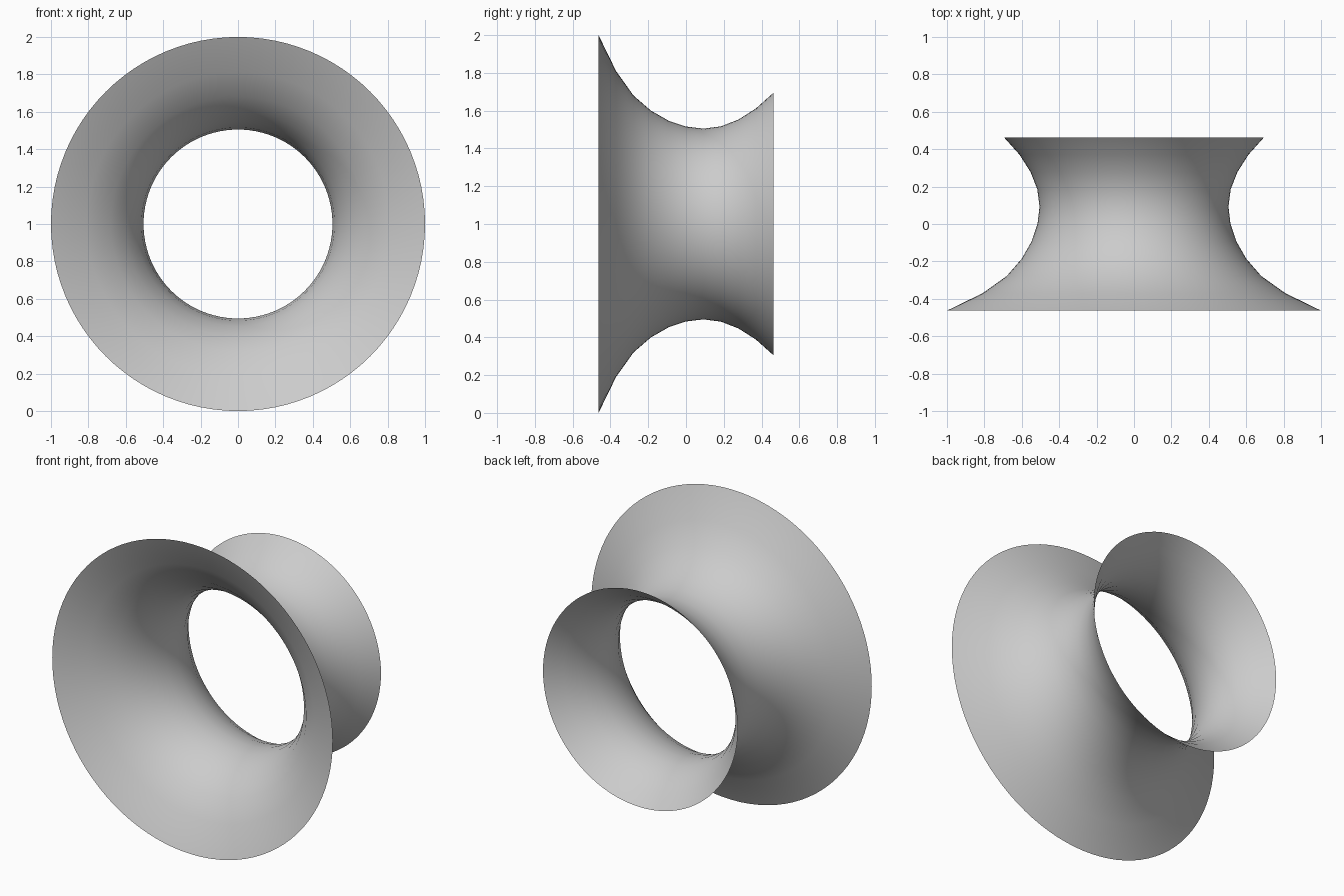
import bpy
import bmesh
from math import tau
from mathutils import Vector

cube = bpy.data.objects.get("Cube")
if cube:
    bpy.data.objects.remove(cube, do_unlink=True)

# Plain grey material
grey = bpy.data.materials.new("light_grey")
grey.use_nodes = True
colour = (0.6, 0.6, 0.6, 1)
grey.diffuse_color = colour
grey.node_tree.nodes["Principled BSDF"].inputs["Base Color"].default_value = colour

# Flared tube: radii at even steps from the wide front rim to the back rim
DEPTH = 0.926
SEGMENTS = 96
radii = [1.0, 0.81, 0.68, 0.6, 0.547, 0.516, 0.505, 0.517, 0.553, 0.612, 0.695]
step = DEPTH / (len(radii) - 1)

bm = bmesh.new()
profile = [bm.verts.new((r, i * step - DEPTH / 2, 1)) for i, r in enumerate(radii)]
edges = [bm.edges.new(pair) for pair in zip(profile, profile[1:])]
bmesh.ops.spin(bm, geom=profile + edges, cent=Vector((0, 0, 1)), axis=Vector((0, 1, 0)),
               angle=tau, steps=SEGMENTS, use_merge=True)
bmesh.ops.remove_doubles(bm, verts=bm.verts[:], dist=0.0001)

# Turn the faces away from the axis
face = bm.faces[:][0]
face.normal_update()
centre = face.calc_center_median()
if face.normal.dot(Vector((centre.x, 0, centre.z - 1))) < 0:
    bmesh.ops.reverse_faces(bm, faces=bm.faces[:])
for face in bm.faces:
    face.smooth = True

mesh = bpy.data.meshes.new("flared_tube")
bm.to_mesh(mesh)
bm.free()
mesh.materials.append(grey)
tube = bpy.data.objects.new("flared_tube", mesh)
bpy.context.collection.objects.link(tube)
